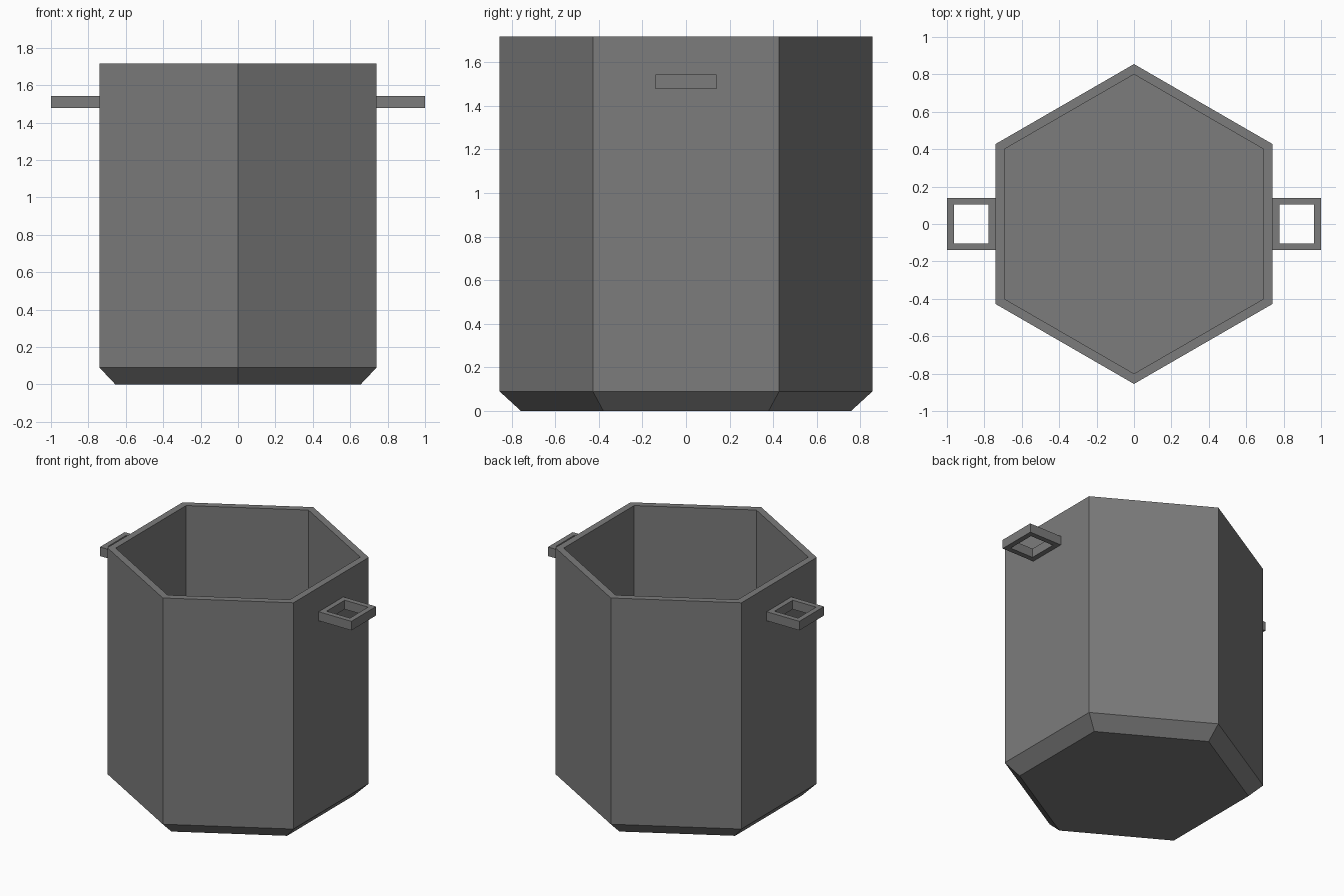
import bpy, bmesh, math

if "Cube" in bpy.data.objects:
    bpy.data.objects.remove(bpy.data.objects["Cube"])

grey = bpy.data.materials.new("dark_grey_metal")
grey.diffuse_color = (0.2, 0.2, 0.2, 1)
grey.use_nodes = True
grey.node_tree.nodes["Principled BSDF"].inputs["Base Color"].default_value = grey.diffuse_color


def finish(name, bm):
    bmesh.ops.recalc_face_normals(bm, faces=bm.faces)
    mesh = bpy.data.meshes.new(name)
    bm.to_mesh(mesh)
    bm.free()
    mesh.materials.append(grey)
    obj = bpy.data.objects.new(name, mesh)
    bpy.context.collection.objects.link(obj)
    return obj


def bridge(bm, a, b):
    n = len(a)
    for i in range(n):
        j = (i + 1) % n
        bm.faces.new((a[i], a[j], b[j], b[i]))


# Hexagonal pot: chamfered base, straight walls, flat rim, hollow inside
bm = bmesh.new()
profile = [(0.757, 0), (0.855, 0.09), (0.855, 1.717), (0.8, 1.717), (0.8, 0.09)]
rings = []
for r, z in profile:
    angles = [math.radians(30 + 60 * i) for i in range(6)]
    rings.append([bm.verts.new((r * math.cos(a), r * math.sin(a), z)) for a in angles])
for a, b in zip(rings, rings[1:]):
    bridge(bm, a, b)
bm.faces.new(rings[0])
bm.faces.new(rings[-1])
finish("pot_body", bm)


# Square loop handles on both sides
def handle(name, side):
    bm = bmesh.new()

    def rect(x0, x1, y, z):
        return [bm.verts.new((side * px, py, z))
                for px, py in ((x0, -y), (x1, -y), (x1, y), (x0, y))]

    z0, z1 = 1.478, 1.543
    loops = [rect(0.74, 1.0, 0.14, z0), rect(0.74, 1.0, 0.14, z1),
             rect(0.777, 0.963, 0.103, z1), rect(0.777, 0.963, 0.103, z0)]
    for i in range(4):
        bridge(bm, loops[i], loops[(i + 1) % 4])
    finish(name, bm)


handle("right_handle", 1)
handle("left_handle", -1)
